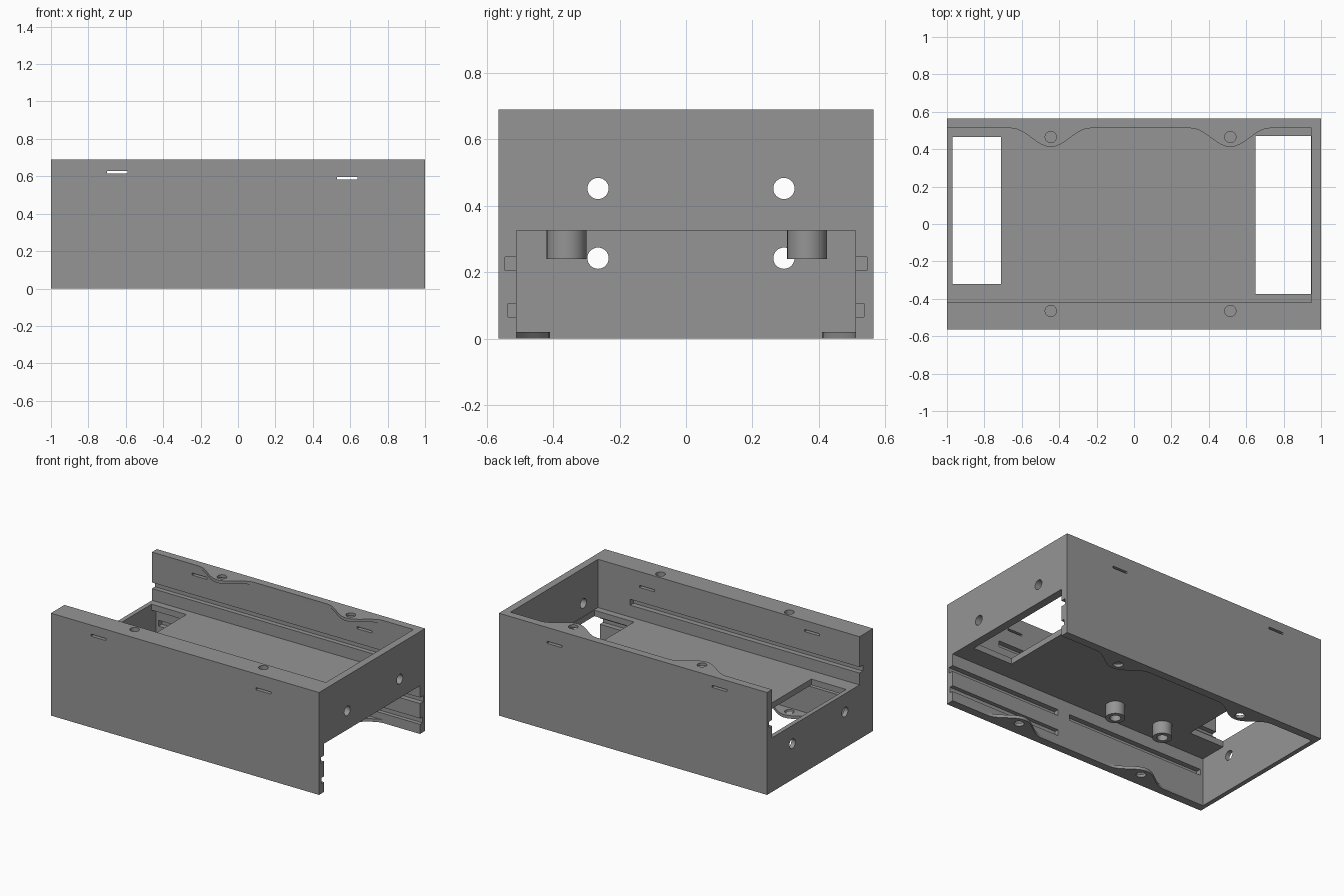
import bpy, bmesh, math

if "Cube" in bpy.data.objects:
    bpy.data.objects.remove(bpy.data.objects["Cube"])

gray = bpy.data.materials.new("matte_gray")
gray.diffuse_color = (0.3, 0.3, 0.3, 1)
gray.use_nodes = True
gray.node_tree.nodes["Principled BSDF"].inputs["Base Color"].default_value = gray.diffuse_color


def mesh_object(name, bm):
    bmesh.ops.recalc_face_normals(bm, faces=bm.faces)
    me = bpy.data.meshes.new(name)
    bm.to_mesh(me)
    bm.free()
    ob = bpy.data.objects.new(name, me)
    bpy.context.collection.objects.link(ob)
    me.materials.append(gray)
    return ob


def prism(name, outline, z0, z1):
    bm = bmesh.new()
    face = bm.faces.new([bm.verts.new((x, y, z0)) for x, y in outline])
    ext = bmesh.ops.extrude_face_region(bm, geom=[face])
    top = [v for v in ext["geom"] if isinstance(v, bmesh.types.BMVert)]
    bmesh.ops.translate(bm, verts=top, vec=(0, 0, z1 - z0))
    return mesh_object(name, bm)


def box(name, x0, x1, y0, y1, z0, z1):
    return prism(name, [(x0, y0), (x1, y0), (x1, y1), (x0, y1)], z0, z1)


def rod(name, x, y, z, r, length, axis="Z"):
    bm = bmesh.new()
    bmesh.ops.create_cone(bm, cap_ends=True, segments=32, radius1=r, radius2=r, depth=length)
    ob = mesh_object(name, bm)
    ob.location = (x, y, z)
    if axis == "X":
        ob.rotation_euler[1] = math.pi / 2
    return ob


def cut(target, cutter):
    bpy.context.view_layer.update()
    mod = target.modifiers.new("cut", "BOOLEAN")
    mod.operation, mod.solver, mod.object = "DIFFERENCE", "EXACT", cutter
    bpy.context.view_layer.objects.active = target
    bpy.ops.object.modifier_apply(modifier=mod.name)
    bpy.data.objects.remove(cutter, do_unlink=True)


SCREW_X = (-0.445, 0.515)


def wavy_edge(x_start, x_end, y, side):
    """Cavity edge that swells smoothly inward around each screw hole."""
    pts = [(x_start, y)]
    for cx in SCREW_X:
        for i in range(19):
            t = -1 + i / 9
            pts.append((cx + 0.21 * t, y - side * 0.05 * (1 + math.cos(math.pi * t))))
    return pts + [(x_end, y)]


# Case block with end walls and a middle deck left by two opposed cavities
case = box("case_body", -1, 1, -0.565, 0.565, 0, 0.69)
cut(case, box("upper_cavity", -1.1, 0.95, -0.42, 0.512, 0.365, 0.67))
cut(case, prism("upper_mouth", [(-1.1, -0.42)] + [(0.95, -0.42)]
                + wavy_edge(-1.1, 0.95, 0.512, 1)[::-1], 0.6699, 0.8))
cut(case, box("lower_cavity", -0.97, 1.1, -0.51, 0.51, 0.02, 0.325))
cut(case, prism("lower_mouth", wavy_edge(-0.97, 1.1, -0.51, -1)
                + wavy_edge(-0.97, 1.1, 0.51, 1)[::-1], -0.1, 0.0201))

# Deck windows
cut(case, box("left_window", -0.97, -0.71, -0.32, 0.465, 0.3, 0.4))
cut(case, box("right_window", 0.65, 0.946, -0.375, 0.47, 0.3, 0.4))

# Card grooves along the inner wall faces
for s in (-1, 1):
    for x0, x1, depth, z0, z1 in ((0.17, 1.1, 0.545, 0.205, 0.245),
                                  (-0.95, 0.08, 0.545, 0.205, 0.245),
                                  (0.17, 1.1, 0.537, 0.065, 0.105)):
        cut(case, box("lower_groove", x0, x1, *sorted((s * 0.45, s * depth)), z0, z1))
cut(case, box("front_upper_groove", -1.1, 0.71, -0.455, -0.38, 0.445, 0.485))
cut(case, box("back_upper_groove", -1.1, 0.71, 0.47, 0.543, 0.445, 0.485))

# Strap slots through both long walls
for x0, z0 in ((-0.70, 0.615), (0.53, 0.583)):
    cut(case, box("strap_slot", x0, x0 + 0.11, -0.7, 0.7, z0, z0 + 0.014))

# Cable holes in the end walls
for y in (-0.265, 0.295):
    cut(case, rod("left_hole", -1, y, 0.242, 0.032, 0.2, "X"))
    cut(case, rod("right_hole", 1, y, 0.452, 0.032, 0.2, "X"))

# Screw holes in the top and bottom rims
for x in SCREW_X:
    for y in (-0.465, 0.465):
        cut(case, rod("top_screw_hole", x, y, 0.69, 0.03, 0.16))
        cut(case, rod("bottom_screw_hole", x, y, 0.0, 0.03, 0.1))

# Hollow standoffs under the deck
parts = [case]
for x in (-0.155, -0.525):
    for y in (-0.36, 0.365):
        post = rod("deck_standoff", x, y, 0.285, 0.06, 0.09)
        cut(post, rod("standoff_bore", x, y, 0.23, 0.033, 0.13))
        parts.append(post)

bpy.ops.object.select_all(action="DESELECT")
for ob in parts:
    ob.select_set(True)
bpy.context.view_layer.objects.active = case
bpy.ops.object.shade_smooth_by_angle(angle=math.radians(25))
